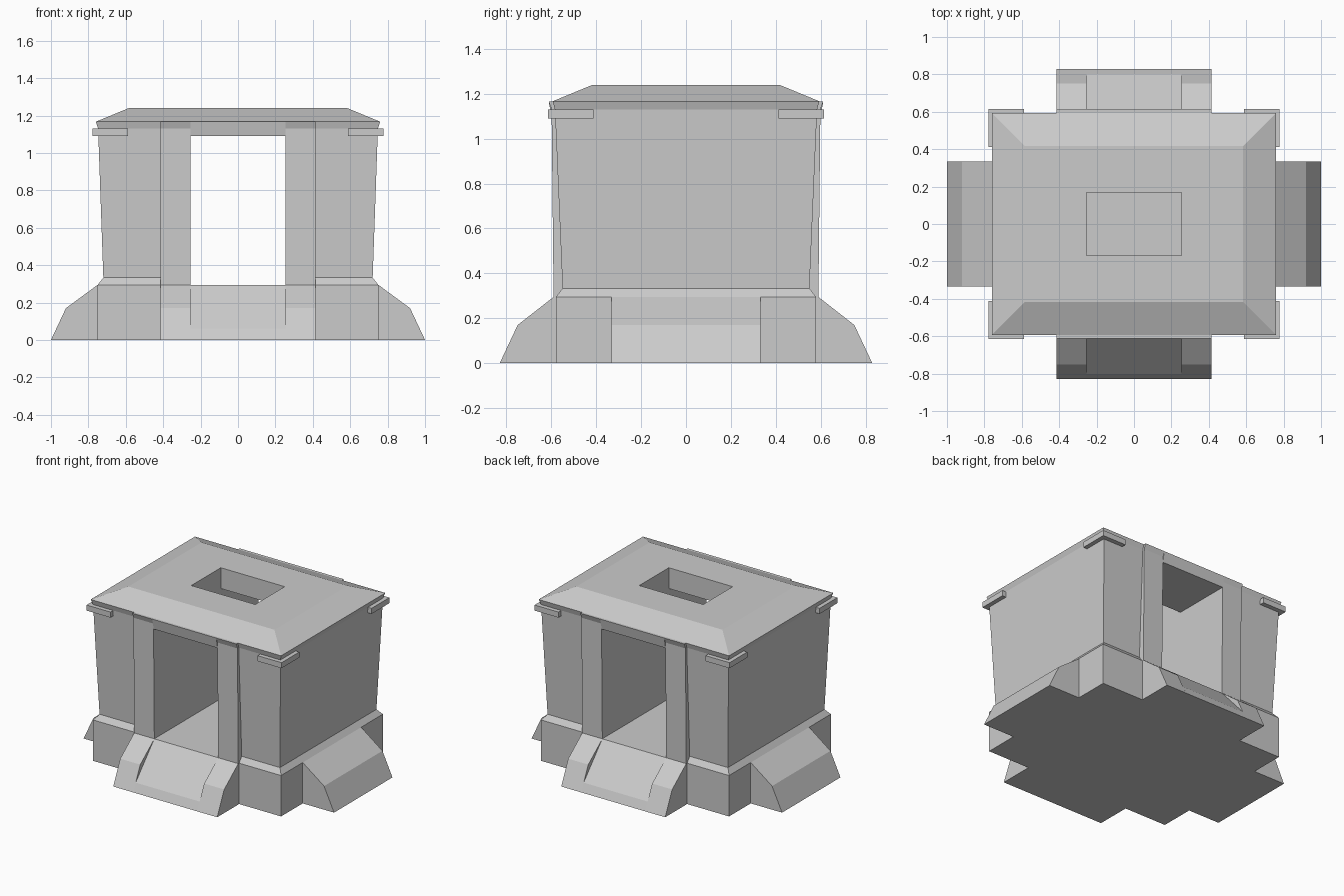
import bpy, bmesh
from math import pi
from mathutils import Matrix

if "Cube" in bpy.data.objects:
    bpy.data.objects.remove(bpy.data.objects["Cube"])


def finish(name, bm, angle=0.0):
    bmesh.ops.transform(bm, matrix=Matrix.Rotation(angle, 4, 'Z'), verts=bm.verts)
    bmesh.ops.recalc_face_normals(bm, faces=bm.faces)
    me = bpy.data.meshes.new(name)
    bm.to_mesh(me)
    bm.free()
    ob = bpy.data.objects.new(name, me)
    bpy.context.collection.objects.link(ob)
    return ob


def loft(name, layers):
    """Stack of rectangles, each (half x, half y, z), skinned into a solid."""
    bm = bmesh.new()
    rings = [[bm.verts.new((sx * x, sy * y, z))
              for sx, sy in ((-1, -1), (1, -1), (1, 1), (-1, 1))] for x, y, z in layers]
    for lo, hi in zip(rings, rings[1:]):
        for i in range(4):
            j = (i + 1) % 4
            bm.faces.new((lo[i], lo[j], hi[j], hi[i]))
    bm.faces.new(rings[0])
    bm.faces.new(rings[-1])
    return finish(name, bm)


def prism(name, profile, x0, x1, angle=0.0):
    """Profile of (outward y, z) points extruded from x0 to x1, turned about z."""
    bm = bmesh.new()
    a = [bm.verts.new((x0, y, z)) for y, z in profile]
    b = [bm.verts.new((x1, y, z)) for y, z in profile]
    bm.faces.new(a)
    bm.faces.new(b)
    for i in range(len(a)):
        j = (i + 1) % len(a)
        bm.faces.new((a[i], a[j], b[j], b[i]))
    return finish(name, bm, angle)


DOOR, FRAME = 0.255, 0.415
FLOOR, HEAD, EAVE = 0.295, 1.09, 1.167

# Main body: plinth, flared walls, eave rim and hipped roof
body = loft("body", [(0.75, 0.58, 0), (0.75, 0.58, FLOOR), (0.72, 0.55, 0.333),
                     (0.748, 0.584, 1.13), (0.76, 0.594, EAVE), (0.583, 0.417, 1.24)])

# Through passage and roof opening
passage = loft("passage_cutter", [(DOOR, 1, FLOOR), (DOOR, 1, HEAD)])
skylight = loft("skylight_cutter", [(DOOR, 0.168, 0.7), (DOOR, 0.168, 1.5)])
bpy.context.view_layer.objects.active = body
for cutter in (passage, skylight):
    cutter.hide_render = True
    mod = body.modifiers.new("opening", 'BOOLEAN')
    mod.operation, mod.solver, mod.object = 'DIFFERENCE', 'EXACT', cutter
    bpy.ops.object.modifier_apply(modifier=mod.name)
    bpy.data.objects.remove(cutter)

jamb = [(0.54, FLOOR), (0.59, FLOOR), (0.599, 1.13), (0.612, EAVE), (0.54, EAVE)]
lintel = [(0.54, HEAD), (0.598, HEAD), (0.612, EAVE), (0.54, EAVE)]
kerb = [(0.58, 0), (0.83, 0), (0.75, 0.17), (0.59, FLOOR), (0.58, FLOOR)]
ramp = [(0.58, 0), (0.83, 0), (0.802, 0.06), (0.59, FLOOR), (0.58, FLOOR)]
buttress = [(0.75, 0), (1.0, 0), (0.92, 0.17), (0.75, FLOOR)]

for end, angle in (("front", pi), ("back", 0)):
    # Door frame, entrance ramp and its raised kerbs
    prism(end + "_lintel", lintel, -DOOR, DOOR, angle)
    prism(end + "_ramp", ramp, -DOOR, DOOR, angle)
    for s in (-1, 1):
        prism(end + "_jamb", jamb, s * DOOR, s * FRAME, angle)
        prism(end + "_kerb", kerb, s * DOOR, s * FRAME, angle)

# Side buttresses
for side, angle in (("right", -pi / 2), ("left", pi / 2)):
    prism(side + "_buttress", buttress, -0.333, 0.333, angle)

# L-shaped bands wrapping the four top corners
for sx in (-1, 1):
    for sy in (-1, 1):
        ell = [(0.588, 0.615), (0.778, 0.615), (0.778, 0.412),
               (0.72, 0.412), (0.72, 0.56), (0.588, 0.56)]
        bm = bmesh.new()
        f = bm.faces.new([bm.verts.new((sx * x, sy * y, 1.09)) for x, y in ell])
        up = bmesh.ops.extrude_face_region(bm, geom=[f], use_keep_orig=True)["geom"]
        bmesh.ops.translate(bm, vec=(0, 0, 0.04),
                            verts=[v for v in up if isinstance(v, bmesh.types.BMVert)])
        finish("corner_band", bm)
